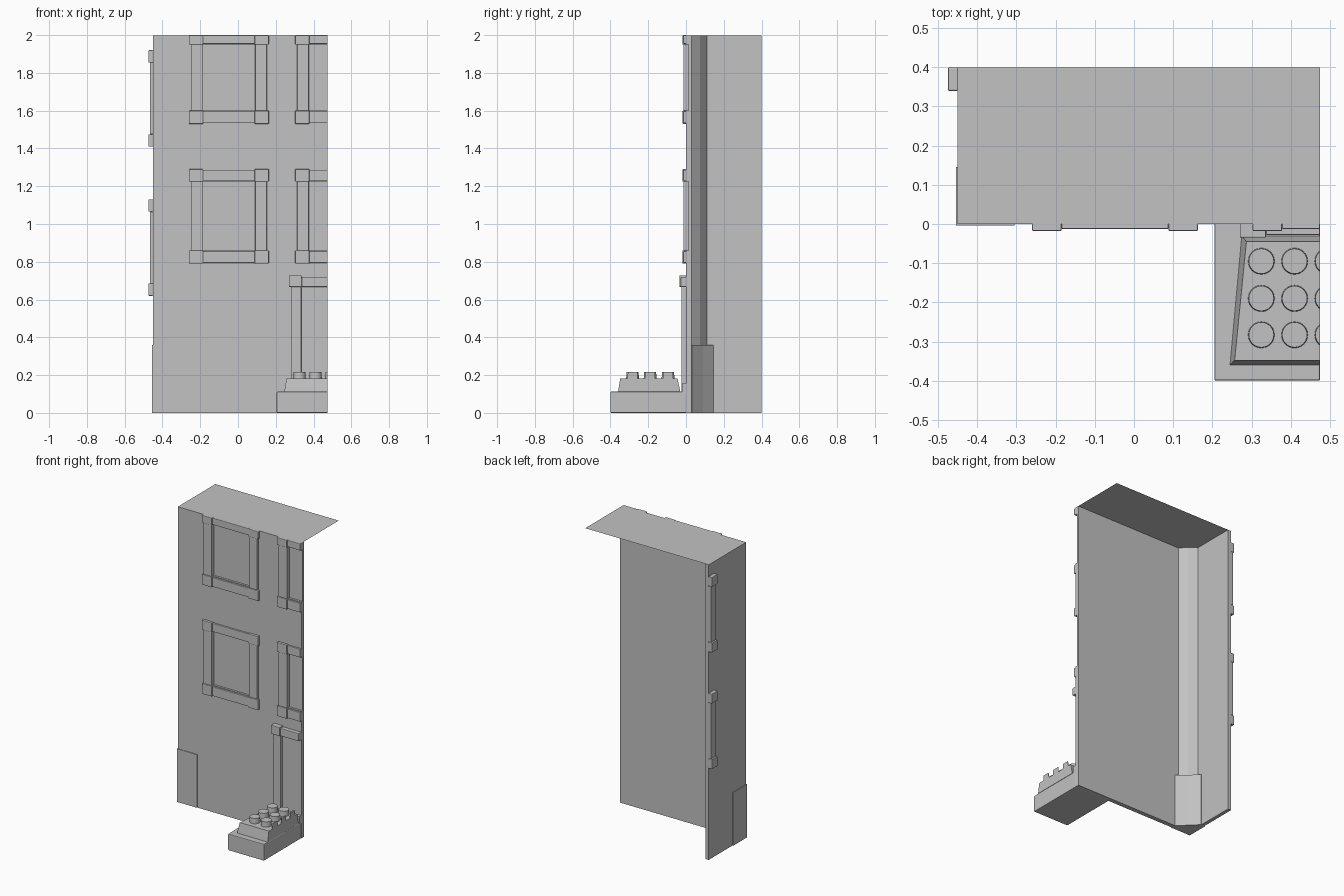
import bpy, bmesh
from mathutils import Vector

cube = bpy.data.objects.get("Cube")
if cube:
    bpy.data.objects.remove(cube, do_unlink=True)

stone = bpy.data.materials.new("grey_stone")
stone.use_nodes = True
GREY = (0.54, 0.54, 0.54, 1)
stone.diffuse_color = GREY
stone.node_tree.nodes["Principled BSDF"].inputs["Base Color"].default_value = GREY

LEFT, RIGHT, BACK, TOP = -0.45, 0.475, 0.4, 2.0
INNER_X, INNER_Y = -0.425, 0.03


def finish(bm, name, bevel=0):
    mesh = bpy.data.meshes.new(name)
    bm.to_mesh(mesh)
    bm.free()
    mesh.materials.append(stone)
    obj = bpy.data.objects.new(name, mesh)
    bpy.context.collection.objects.link(obj)
    if bevel:
        mod = obj.modifiers.new("soft_edges", "BEVEL")
        mod.width, mod.segments = bevel, 2
    return obj


def add_box(bm, lo, hi):
    verts = bmesh.ops.create_cube(bm, size=1)["verts"]
    lo, hi = Vector(lo), Vector(hi)
    for v in verts:
        v.co = (lo + hi) / 2 + v.co * (hi - lo)


def prism(name, outline, z0, z1):
    bm = bmesh.new()
    face = bm.faces.new([bm.verts.new((x, y, z0)) for x, y in outline])
    new = bmesh.ops.extrude_face_region(bm, geom=[face])["geom"]
    for v in new:
        if isinstance(v, bmesh.types.BMVert):
            v.co.z = z1
    bmesh.ops.recalc_face_normals(bm, faces=bm.faces)
    return finish(bm, name)


# Front and side wall in one L-shaped slab, thickened at the inner corner
walls = prism("walls", [(LEFT, BACK), (LEFT, 0), (RIGHT, 0), (RIGHT, INNER_Y), (-0.335, INNER_Y),
                        (-0.375, 0.075), (INNER_X, 0.11), (INNER_X, BACK)], 0, TOP - 0.001)

# Window panes sunk into the front wall
bm = bmesh.new()
for x0, x1 in ((-0.19, 0.09), (0.375, RIGHT + 0.1)):
    for z0, z1 in ((0.86, 1.225), (1.6, 1.95)):
        add_box(bm, (x0, -0.1, z0), (x1, 0.014, z1))
panes = finish(bm, "pane_cutter")
panes.hide_render = True
panes.hide_viewport = True
cut = walls.modifiers.new("panes", "BOOLEAN")
cut.object, cut.operation, cut.solver = panes, "DIFFERENCE", "EXACT"

# Flat roof sheet
bm = bmesh.new()
bm.faces.new([bm.verts.new(c) for c in ((LEFT, 0, TOP), (RIGHT, 0, TOP), (RIGHT, BACK, TOP), (LEFT, BACK, TOP))])
finish(bm, "roof")

# Corner pilaster base
prism("pilaster_base", [(-0.455, -0.004), (-0.305, -0.004), (-0.305, INNER_Y + 0.002), (-0.37, 0.09),
                        (INNER_X + 0.002, 0.145), (-0.455, 0.145)], 0, 0.36)


# Window frames: corner blocks joined by slimmer bars
def window(name, x0, x1, z0, z1, cut_top=False):
    bm = bmesh.new()
    whole = x1 < RIGHT
    zt = TOP - 0.05 if cut_top else z1 - 0.065
    block, bar, back = -0.018, -0.013, 0.001
    for za, zb in ((z0, z0 + 0.07), (zt, z1)):
        add_box(bm, (x0, block, za), (x0 + 0.075, back, zb))
        xe = x1
        if whole:
            xe = x1 - 0.075
            add_box(bm, (xe, block, za), (x1, back, zb))
        add_box(bm, (x0 + 0.075, bar, za + 0.004), (xe, back, zb if zb == TOP else zb - 0.004))
    add_box(bm, (x0 + 0.01, bar, z0 + 0.07), (x0 + 0.072, back, zt))
    if whole:
        add_box(bm, (x1 - 0.072, bar, z0 + 0.07), (x1 - 0.01, back, zt))
    finish(bm, name, 0.003)


for label, x0, x1 in (("left", -0.26, 0.163), ("right", 0.303, RIGHT)):
    window("lower_window_frame_" + label, x0, x1, 0.79, 1.29)
    window("upper_window_frame_" + label, x0, x1, 1.53, TOP, True)

# Half window frames on the side wall
for label, z0 in (("lower", 0.62), ("upper", 1.41)):
    bm = bmesh.new()
    z1 = z0 + 0.51
    for za, zb in ((z0, z0 + 0.065), (z1 - 0.065, z1)):
        add_box(bm, (-0.475, 0.34, za), (LEFT + 0.001, BACK, zb))
    add_box(bm, (-0.467, 0.347, z0 + 0.065), (LEFT + 0.001, BACK, z1 - 0.065))
    finish(bm, label + "_side_window_frame", 0.003)

# Door frame
bm = bmesh.new()
add_box(bm, (0.27, -0.035, 0.667), (0.337, 0.001, 0.727))
add_box(bm, (0.337, -0.028, 0.667), (RIGHT, 0.001, 0.72))
add_box(bm, (0.28, -0.025, 0.1), (0.335, 0.001, 0.667))
finish(bm, "door_frame", 0.003)

# Door step: lower slab, tapered upper slab and threshold
bm = bmesh.new()
add_box(bm, (0.205, -0.4, 0), (RIGHT, 0.001, 0.112))
finish(bm, "lower_step", 0.004)
upper = prism("upper_step", [(0.245, -0.36), (RIGHT, -0.36), (RIGHT, -0.03), (0.275, -0.03)], 0.112, 0.182)
for v in upper.data.vertices:
    if v.co.z > 0.15:
        v.co.y += 0.012 if v.co.y < -0.2 else -0.015
        if v.co.x < 0.4:
            v.co.x += 0.012
bm = bmesh.new()
add_box(bm, (0.335, -0.022, 0.1), (RIGHT, 0.001, 0.155))
finish(bm, "threshold")

# Round studs, trimmed where the model is cut off
bm = bmesh.new()
for x in (0.325, 0.41, 0.495):
    for y in (-0.095, -0.19, -0.283):
        made = bmesh.ops.create_cone(bm, cap_ends=True, segments=24, radius1=0.034,
                                     radius2=0.032, depth=0.04)["verts"]
        bmesh.ops.translate(bm, verts=made, vec=(x, y, 0.197))
bmesh.ops.bisect_plane(bm, geom=bm.verts[:] + bm.edges[:] + bm.faces[:],
                       plane_co=(RIGHT, 0, 0), plane_no=(1, 0, 0), clear_outer=True)
bmesh.ops.holes_fill(bm, edges=[e for e in bm.edges if e.is_boundary])
studs = finish(bm, "step_studs")
bpy.ops.object.select_all(action="DESELECT")
studs.select_set(True)
bpy.context.view_layer.objects.active = studs
bpy.ops.object.shade_smooth_by_angle()
